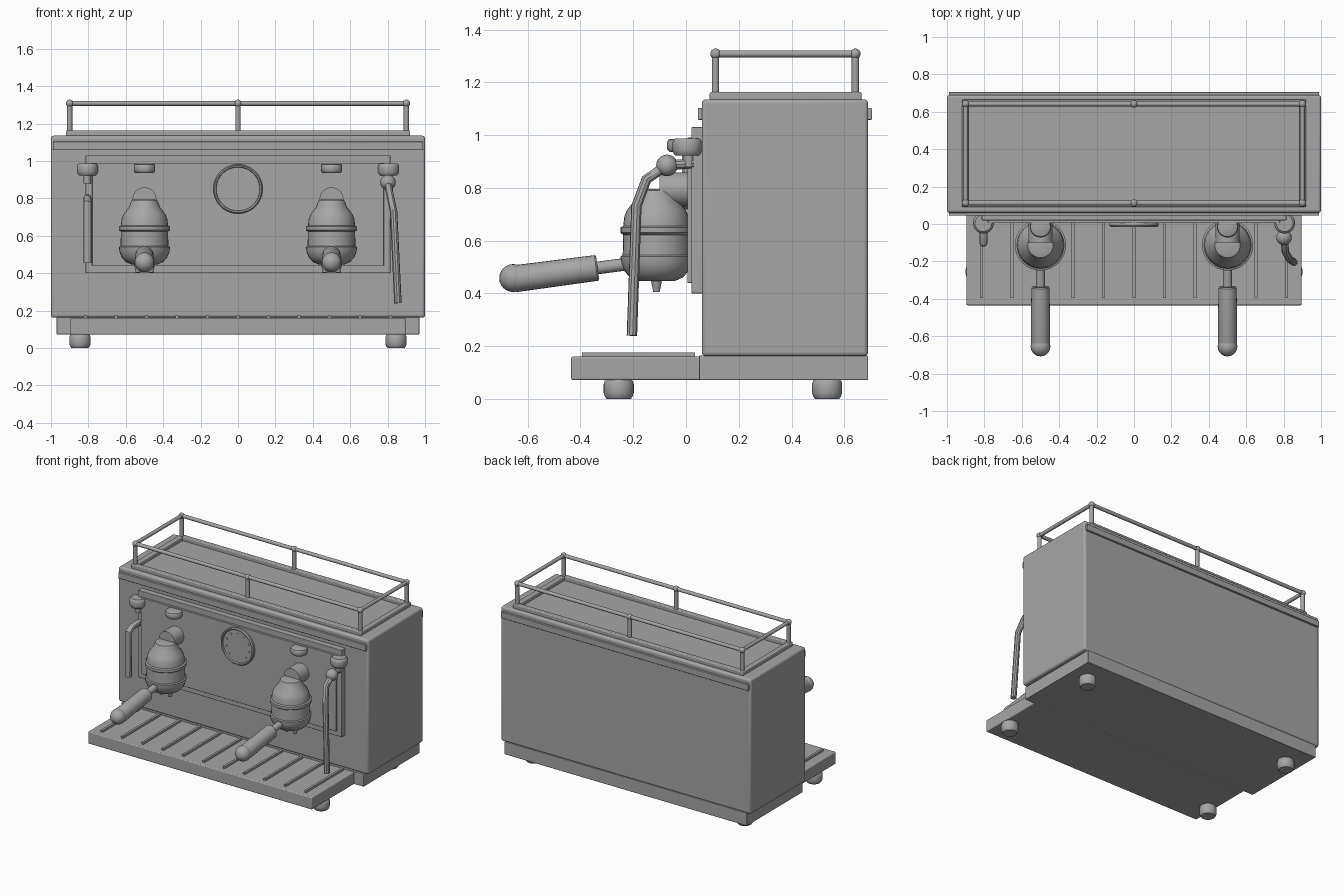
import bpy, bmesh, math
from mathutils import Vector

if "Cube" in bpy.data.objects:
    bpy.data.objects.remove(bpy.data.objects["Cube"])

steel = bpy.data.materials.new("grey_steel")
steel.diffuse_color = (0.38, 0.38, 0.38, 1)
steel.use_nodes = True
steel.node_tree.nodes["Principled BSDF"].inputs["Base Color"].default_value = steel.diffuse_color


def make(name, bm, smooth=False, bevel=0.0):
    bmesh.ops.recalc_face_normals(bm, faces=bm.faces[:])
    me = bpy.data.meshes.new(name)
    bm.to_mesh(me)
    bm.free()
    ob = bpy.data.objects.new(name, me)
    bpy.context.collection.objects.link(ob)
    me.materials.append(steel)
    if bevel:
        m = ob.modifiers.new("bevel", 'BEVEL')
        m.width, m.segments, m.limit_method = bevel, 3, 'ANGLE'
    if smooth:
        bpy.context.view_layer.objects.active = ob
        ob.select_set(True)
        bpy.ops.object.shade_smooth_by_angle(angle=math.radians(35))
        ob.select_set(False)
    return ob


def box(name, x0, x1, y0, y1, z0, z1, bevel=0.0):
    bm = bmesh.new()
    bmesh.ops.create_cube(bm, size=1)
    for v in bm.verts:
        v.co = Vector((x0 + (v.co.x + .5) * (x1 - x0), y0 + (v.co.y + .5) * (y1 - y0),
                       z0 + (v.co.z + .5) * (z1 - z0)))
    return make(name, bm, bool(bevel), bevel)


def lathe(name, profile, origin, axis=(0, 0, 1), n=32):
    """Revolve (radius, height) points about an axis through origin."""
    bm = bmesh.new()
    rot = Vector((0, 0, 1)).rotation_difference(Vector(axis).normalized())
    rings = []
    for r, h in profile:
        rings.append([bm.verts.new(Vector(origin) + rot @ Vector(
            (r * math.cos(i * math.tau / n), r * math.sin(i * math.tau / n), h)))
            for i in range(n)])
    for a, b in zip(rings, rings[1:]):
        for i in range(n):
            bm.faces.new((a[i], a[(i + 1) % n], b[(i + 1) % n], b[i]))
    bm.faces.new(rings[0][::-1])
    bm.faces.new(rings[-1])
    return make(name, bm, True)


def rod(name, a, b, r, n=16):
    d = Vector(b) - Vector(a)
    return lathe(name, [(r, 0), (r, d.length)], a, d, n)


def ball(name, c, r):
    bm = bmesh.new()
    bmesh.ops.create_uvsphere(bm, u_segments=20, v_segments=12, radius=r)
    bmesh.ops.translate(bm, verts=bm.verts[:], vec=c)
    return make(name, bm, True)


def tube(name, pts, r):
    """Bent pipe along straight segments."""
    cu = bpy.data.curves.new(name, 'CURVE')
    cu.dimensions, cu.bevel_depth, cu.bevel_resolution = '3D', r, 3
    cu.use_fill_caps = True
    s = cu.splines.new('POLY')
    s.points.add(len(pts) - 1)
    for p, c in zip(s.points, pts):
        p.co = (*c, 1)
    tmp = bpy.data.objects.new(name + "_path", cu)
    bpy.context.collection.objects.link(tmp)
    bpy.context.view_layer.update()
    me = bpy.data.meshes.new_from_object(tmp.evaluated_get(bpy.context.evaluated_depsgraph_get()))
    bm = bmesh.new()
    bm.from_mesh(me)
    bpy.data.objects.remove(tmp)
    return make(name, bm, True)


def knob(name, x, y, z0, z1, r):
    h = z1 - z0
    lathe(name, [(r * .8, 0), (r * .92, h * .12), (r, h * .3), (r, h * .75),
                 (r * .93, h * .92), (r * .8, h)], (x, y, z0))


# main housing, trims and base
box("housing", -1, 1, .06, .69, .162, 1.135, .014)
box("front_trim", -.99, .99, .045, .07, 1.058, 1.103, .004)
box("back_trim", -.99, .99, .68, .705, 1.058, 1.103, .004)
box("rear_base", -.97, .97, .05, .69, .072, .165, .004)
box("drip_tray", -.895, .895, -.435, .055, .072, .16, .006)
for i in range(11):
    x = (i - 5) * .163
    box("tray_slat", x - .008, x + .008, -.395, .035, .155, .175)
for x in (-.845, .845):
    for y in (-.255, .535):
        knob("foot", x, y, 0, .075, .057)

# stepped front panel
box("front_panel", -.815, .815, .02, .07, .4, 1.03, .004)
box("inner_panel", -.78, .78, .005, .03, .44, .99, .002)

# pressure gauge with recessed dial and tick studs
lathe("gauge", [(.125, 0), (.132, .01), (.132, .028), (.126, .036), (.119, .034),
                (.116, .024)], (0, .02, .85), (0, -1, 0), 48)
for i in range(9):
    a = math.radians(-45 + i * 33.75)
    x, z = .092 * math.cos(a), .85 + .092 * math.sin(a)
    rod("gauge_tick", (x, 0, z), (x, -.009, z), .006, 8)

# brewing groups
for x in (-.5, .5):
    y = -.112
    lathe("group_head", [(.05, .795), (.068, .79), (.075, .775), (.082, .755), (.112, .715),
                         (.122, .69), (.126, .655), (.137, .65), (.137, .63), (.126, .622),
                         (.128, .545), (.136, .54), (.134, .515), (.122, .485), (.1, .46),
                         (.07, .447)], (x, y, 0))
    rod("group_pipe", (x, -.1, .795), (x, .02, .795), .064, 32)
    for s in (-1, 1):
        lathe("spout", [(.012, .405), (.022, .455)], (x + s * .035, y, 0), n=12)
    # angled handle
    rod("handle_neck", (x, -.18, .517), (x, -.36, .493), .024)
    d = Vector((0, -.325, -.043)).normalized()
    lathe("handle_grip", [(.044, 0), (.049, .006), (.051, .31), (.048, .325)],
          (x, -.335, .497), d, 24)
    ball("handle_end", (x, -.655, .458), .053)
    # brew button
    knob("brew_knob", x, -.015, .935, .985, .057)

# steam and water controls
for x in (-.805, .805):
    knob("valve_knob", x, .005, .922, .987, .056)
    rod("valve_stem", (x, .01, .88), (x, .01, .93), .02)

# steam wand on a ball joint
ball("wand_joint", (.802, -.072, .885), .041)
tube("steam_wand", [(.802, .03, .893), (.802, -.072, .885), (.81, -.15, .832),
                    (.832, -.188, .73), (.855, -.205, .24)], .02)
# hot water tap
tube("water_tap", [(-.805, .03, .80), (-.805, -.06, .797), (-.805, -.1, .775),
                   (-.805, -.1, .455)], .022)

# cup rail: square ring with posts and round bars
for y0, y1 in ((.09, .125), (.63, .665)):
    box("rail_base_long", -.92, .92, y0, y1, 1.13, 1.163, .006)
for x0, x1 in ((-.92, -.885), (.885, .92)):
    box("rail_base_short", x0, x1, .095, .66, 1.13, 1.163, .006)
for y in (.112, .642):
    for x in (-.9, 0, .9):
        rod("rail_post", (x, y, 1.15), (x, y, 1.31), .014)
        ball("rail_joint", (x, y, 1.308), .02)
    rod("rail_long", (-.9, y, 1.308), (.9, y, 1.308), .013)
for x in (-.9, .9):
    rod("rail_short", (x, .112, 1.308), (x, .642, 1.308), .013)
